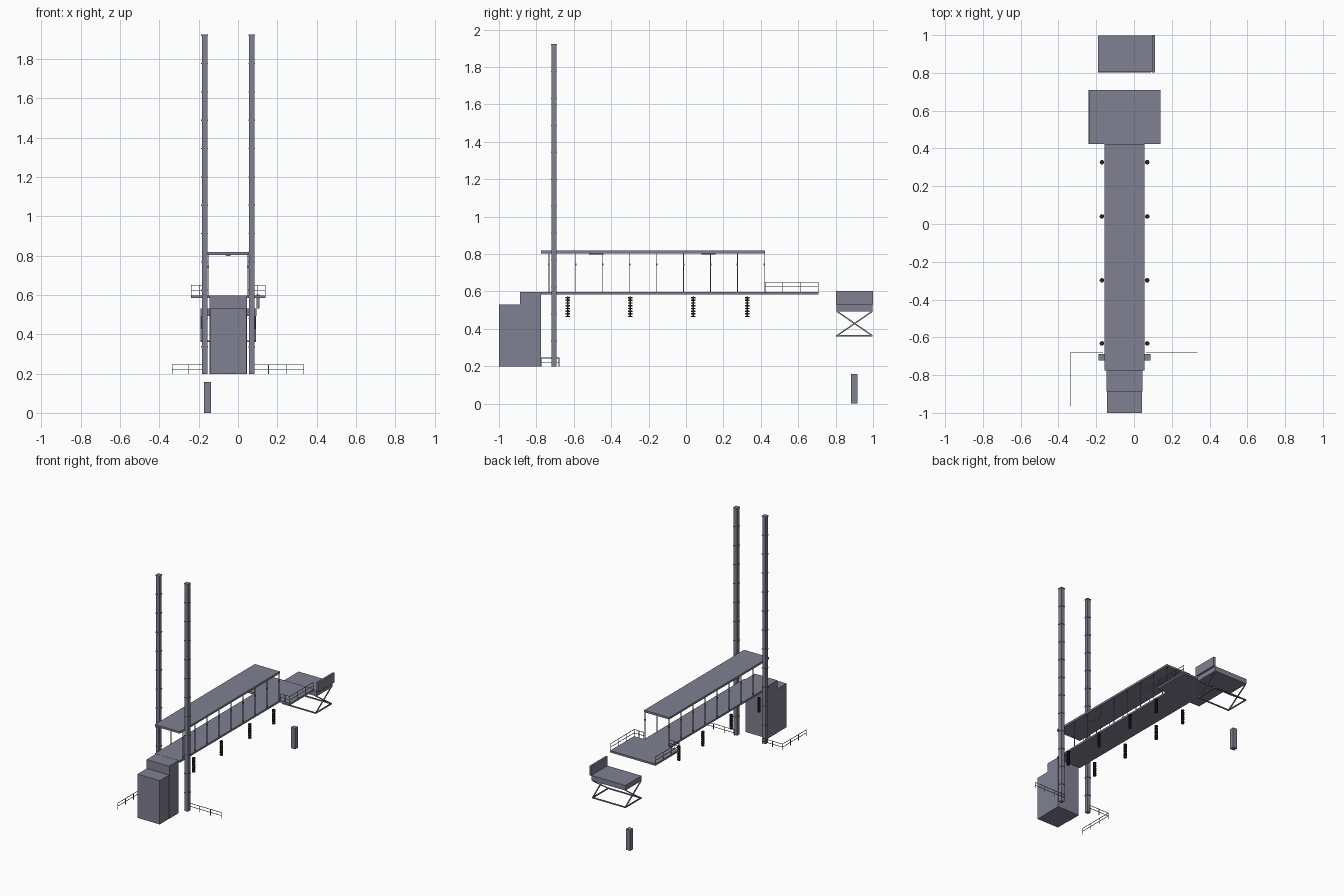
import bpy, bmesh, math
from mathutils import Vector, Matrix

if "Cube" in bpy.data.objects:
    bpy.data.objects.remove(bpy.data.objects["Cube"])


def material(name, rgb):
    m = bpy.data.materials.new(name)
    m.diffuse_color = (*rgb, 1)
    m.use_nodes = True
    m.node_tree.nodes["Principled BSDF"].inputs["Base Color"].default_value = m.diffuse_color
    return m


grey = material("violet_grey", (0.22, 0.215, 0.285))
dark = material("near_black", (0.02, 0.02, 0.022))
CX = -0.05  # centre line of the gantry


class Part:
    """Collects boxes, bars and discs into one mesh object."""
    def __init__(self):
        self.bm = bmesh.new()

    def box(self, x0, x1, y0, y1, z0, z1):
        m = Matrix.Translation(((x0 + x1) / 2, (y0 + y1) / 2, (z0 + z1) / 2)) \
            @ Matrix.Diagonal((x1 - x0, y1 - y0, z1 - z0, 1))
        bmesh.ops.create_cube(self.bm, size=1, matrix=m)

    def bar(self, a, b, t=0.004):
        a, b = Vector(a), Vector(b)
        d = b - a
        m = Matrix.Translation((a + b) / 2) @ d.to_track_quat('Z', 'Y').to_matrix().to_4x4() \
            @ Matrix.Diagonal((t, t, d.length, 1))
        bmesh.ops.create_cube(self.bm, size=1, matrix=m)

    def disc(self, x, y, z, r, h, n=12):
        bmesh.ops.create_cone(self.bm, cap_ends=True, segments=n, radius1=r, radius2=r,
                              depth=h, matrix=Matrix.Translation((x, y, z)))

    def rail(self, a, b, z, h, n):
        """Railing with n bays, a top rail and a middle rail."""
        a, b = Vector((*a, z)), Vector((*b, z))
        up = Vector((0, 0, h))
        for f in (0.5, 1):
            self.bar(a + up * f, b + up * f, 0.003)
        for i in range(n + 1):
            p = a.lerp(b, i / n)
            self.bar(p, p + up, 0.003)

    def done(self, name, mat=grey):
        me = bpy.data.meshes.new(name)
        self.bm.to_mesh(me)
        self.bm.free()
        me.materials.append(mat)
        bpy.context.collection.objects.link(bpy.data.objects.new(name, me))


# stepped blocks at the front
p = Part()
p.box(-0.143, 0.043, -1.0, -0.888, 0.198, 0.53)
p.done("front_block")
p = Part()
p.box(-0.145, 0.045, -0.888, -0.775, 0.198, 0.597)
p.done("rear_block")

# walkway deck, roof and end platform
p = Part()
p.box(CX - 0.105, CX + 0.105, -0.775, 0.423, 0.584, 0.598)
p.done("walkway_deck")
p = Part()
p.box(CX - 0.105, CX + 0.105, -0.775, 0.423, 0.803, 0.818)
p.done("walkway_roof")
p = Part()
p.box(CX - 0.19, CX + 0.19, 0.423, 0.709, 0.584, 0.598)
p.done("end_platform")

# roof posts with small collars
p = Part()
for s in (-1, 1):
    for i in range(9):
        x, y = CX + s * 0.101, -0.733 + i * 0.144
        p.bar((x, y, 0.598), (x, y, 0.803), 0.004)
        p.box(x - 0.004, x + 0.004, y - 0.004, y + 0.004, 0.738, 0.75)
p.done("roof_posts")

# lamps below the roof
p = Part()
for y in (-0.48, 0.12):
    p.box(CX - 0.012, CX + 0.012, y - 0.038, y + 0.038, 0.798, 0.803)
p.done("ceiling_lamps")

# platform railings, open at the far end
p = Part()
for s in (-1, 1):
    p.rail((CX + s * 0.188, 0.424), (CX + s * 0.188, 0.707), 0.598, 0.052, 3)
    p.rail((CX + s * 0.188, 0.424), (CX + s * 0.107, 0.424), 0.598, 0.052, 2)
p.done("platform_railing")

# tall towers with joint rings
for s, name in ((-1, "left_tower"), (1, "right_tower")):
    p = Part()
    x, y = CX + s * 0.12, -0.706
    p.box(x - 0.014, x + 0.014, y - 0.014, y + 0.014, 0.198, 1.922)
    for i in range(12):
        z = 1.92 - i * 0.144
        p.box(x - 0.017, x + 0.017, y - 0.017, y + 0.017, z - 0.003, z + 0.003)
    p.done(name)

# low railings at the base
p = Part()
p.rail((-0.335, -0.965), (-0.335, -0.679), 0.198, 0.046, 3)
p.rail((-0.335, -0.679), (-0.165, -0.679), 0.198, 0.046, 2)
p.rail((0.065, -0.679), (0.335, -0.679), 0.198, 0.046, 3)
p.done("ground_railing")

# stacks of dark insulator discs
p = Part()
for s in (-1, 1):
    for y in (-0.632, -0.298, 0.04, 0.327):
        x = CX + s * 0.12
        p.disc(x, y, 0.518, 0.004, 0.112)
        for i in range(8):
            p.disc(x, y, 0.466 + i * 0.0144, 0.012, 0.007)
p.done("insulator_stacks", dark)

# scissor lift: table, upright flap, crossed legs, base frame
p = Part()
p.box(-0.19, 0.095, 0.805, 0.998, 0.493, 0.532)
p.done("lift_table")
p = Part()
p.box(0.095, 0.11, 0.803, 1.0, 0.53, 0.602)
p.done("lift_flap")
p = Part()
for x in (-0.187, 0.087):
    p.bar((x, 0.808, 0.493), (x, 0.995, 0.364), 0.007)
    p.bar((x, 0.995, 0.493), (x, 0.808, 0.364), 0.007)
    p.bar((x, 0.803, 0.364), (x, 0.998, 0.364), 0.008)
for y in (0.807, 0.994):
    p.bar((-0.187, y, 0.364), (0.087, y, 0.364), 0.008)
p.done("lift_legs")

# small pedestal under the lift
p = Part()
p.box(-0.174, -0.138, 0.882, 0.917, 0, 0.158)
p.done("pedestal")
